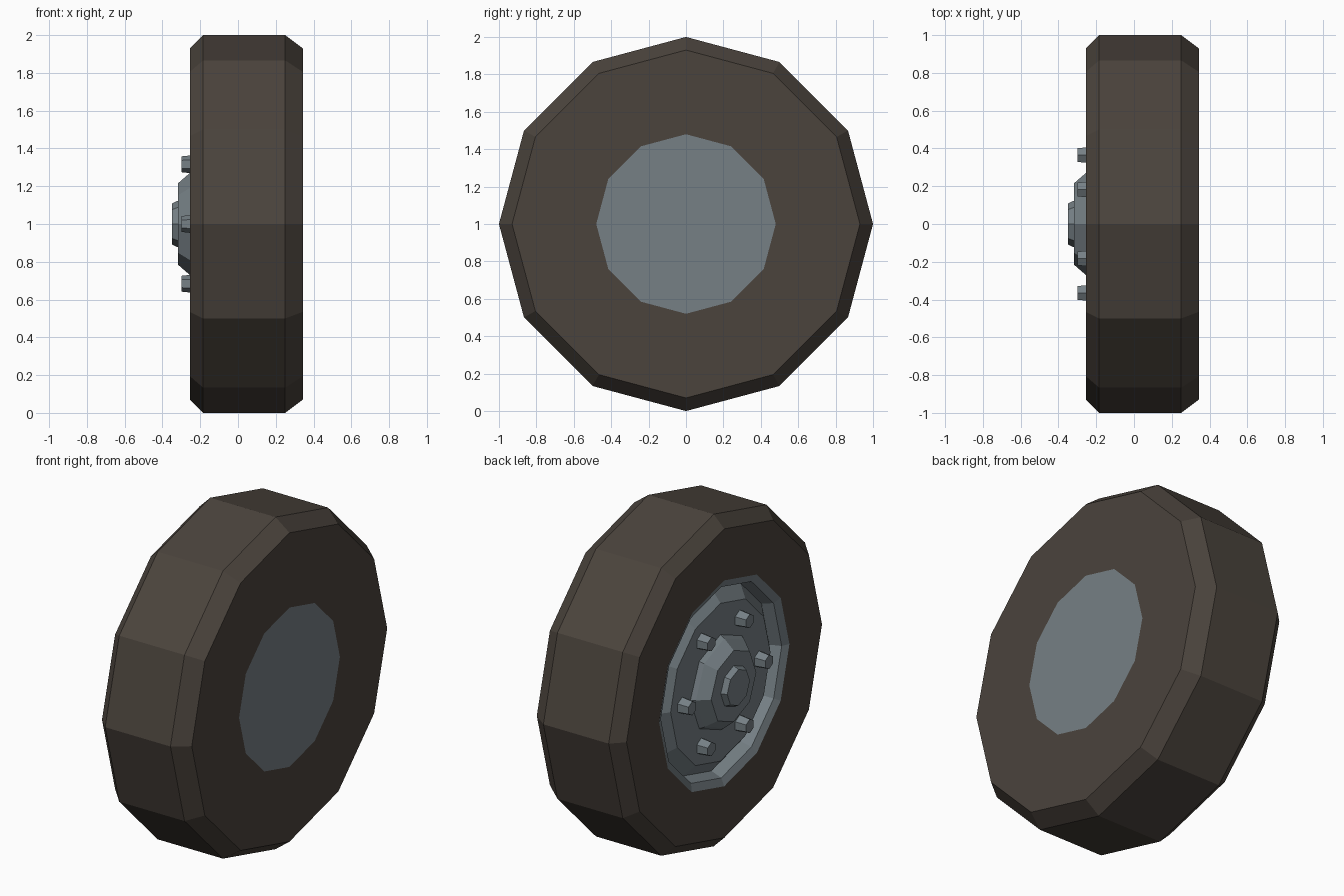
import bpy, bmesh
from math import sin, cos, pi

if "Cube" in bpy.data.objects:
    bpy.data.objects.remove(bpy.data.objects["Cube"])


def material(name, rgb):
    m = bpy.data.materials.new(name)
    m.diffuse_color = (*rgb, 1.0)
    m.use_nodes = True
    m.node_tree.nodes["Principled BSDF"].inputs["Base Color"].default_value = m.diffuse_color
    return m


RUBBER = material("dark rubber", (0.070, 0.057, 0.046))
METAL = material("blue grey metal", (0.180, 0.215, 0.235))


def lathe(name, profile, sides, mat, centre=(0.0, 1.0), cap_start=False, cap_end=False):
    """Turn an (x, radius) profile around an axis parallel to x, with flat facets."""
    bm = bmesh.new()
    cy, cz = centre
    rings = []
    for x, r in profile:
        rings.append([bm.verts.new((x, cy + r * sin(2 * pi * i / sides),
                                    cz + r * cos(2 * pi * i / sides)))
                      for i in range(sides)])
    for a, b in zip(rings, rings[1:]):
        for i in range(sides):
            j = (i + 1) % sides
            bm.faces.new((a[i], b[i], b[j], a[j]))
    if cap_start:
        bm.faces.new(rings[0])
    if cap_end:
        bm.faces.new(rings[-1][::-1])
    mesh = bpy.data.meshes.new(name)
    bm.to_mesh(mesh)
    bm.free()
    # profiles run from +x to -x with the outside turned outward
    mesh.materials.append(mat)
    obj = bpy.data.objects.new(name, mesh)
    bpy.context.collection.objects.link(obj)
    return obj


# tyre with chamfered shoulders, and the flat metal plate on its inner side
lathe("tyre", [(0.343, 0.48), (0.343, 0.93), (0.25, 1.0), (-0.185, 1.0),
               (-0.255, 0.93), (-0.255, 0.62)], 12, RUBBER)
lathe("inner_plate", [(0.343, 0.48)], 12, METAL, cap_start=True)
# face direction of the plate must be +x
plate = bpy.data.objects["inner_plate"].data
if plate.polygons[0].normal.x < 0:
    plate.flip_normals()

# rim: sunken groove, then a slightly raised disc
lathe("rim", [(-0.255, 0.62), (-0.235, 0.575), (-0.17, 0.55), (-0.23, 0.475)],
      12, METAL, cap_end=True)

# hub dome and cap
lathe("hub", [(-0.225, 0.29), (-0.255, 0.27), (-0.318, 0.215)], 8, METAL, cap_end=True)
lathe("hub_cap", [(-0.315, 0.125), (-0.350, 0.108)], 8, METAL, cap_end=True)

# ring of six wheel nuts
for k in range(6):
    a = k * pi / 3
    lathe("wheel_nut_%d" % (k + 1), [(-0.225, 0.050), (-0.298, 0.042)], 6, METAL,
          centre=(0.365 * cos(a), 1.0 + 0.365 * sin(a)), cap_end=True)

# make every facet face outward: shells open towards the wheel's inside
for obj in bpy.data.objects:
    if obj.name == "inner_plate":
        continue
    me = obj.data
    if obj.name == "tyre":
        wrong = any(p.normal.x < -0.9 and p.center.x > 0 for p in me.polygons)
        if wrong:
            me.flip_normals()
        continue
    bm = bmesh.new()
    bm.from_mesh(me)
    bmesh.ops.recalc_face_normals(bm, faces=bm.faces[:])
    bm.normal_update()
    cap = min(bm.faces, key=lambda f: f.normal.x if len(f.verts) > 4 else 9)
    cap = max(bm.faces, key=lambda f: len(f.verts))
    if cap.normal.x > 0:
        bmesh.ops.reverse_faces(bm, faces=bm.faces[:])
    bm.to_mesh(me)
    bm.free()
